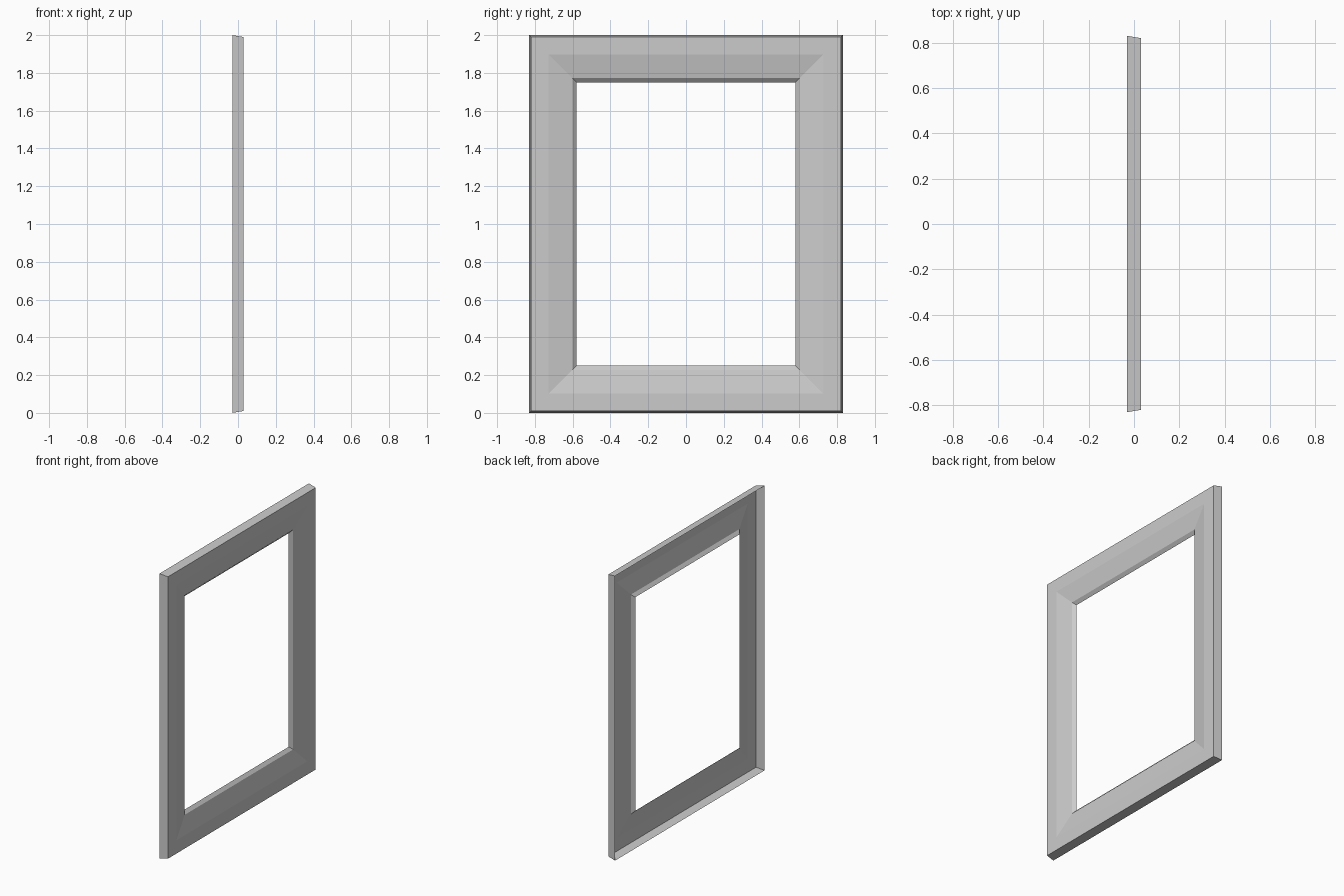
import bpy
import bmesh

if "Cube" in bpy.data.objects:
    bpy.data.objects.remove(bpy.data.objects["Cube"], do_unlink=True)

HALF_WIDTH, HEIGHT = 0.83, 2.0

# Moulding profile: (inset from the outer edge, depth position x)
PROFILE = [
    (0.0, -0.03),     # open back rim
    (0.01, 0.03),     # outer wall, slightly drafted
    (0.103, 0.03),    # flat face
    (0.228, 0.007),   # shallow bevel
    (0.25, -0.012),   # steep inner lip
]

# Single grey finish
grey = bpy.data.materials.new("plain_grey")
grey.use_nodes = True
colour = (0.6, 0.6, 0.6, 1.0)
grey.diffuse_color = colour
grey.node_tree.nodes["Principled BSDF"].inputs["Base Color"].default_value = colour


def rectangle(bm, inset, x):
    """Ring of four corners, counter-clockwise seen from +x."""
    y, low, high = HALF_WIDTH - inset, inset, HEIGHT - inset
    corners = [(-y, low), (y, low), (y, high), (-y, high)]
    return [bm.verts.new((x, cy, cz)) for cy, cz in corners]


# Hollow mitred frame: bridge each rectangle of the profile to the next
bm = bmesh.new()
rings = [rectangle(bm, inset, x) for inset, x in PROFILE]
for outer, inner in zip(rings, rings[1:]):
    for i in range(4):
        j = (i + 1) % 4
        bm.faces.new((outer[i], outer[j], inner[j], inner[i]))

mesh = bpy.data.meshes.new("window_frame")
bm.to_mesh(mesh)
bm.free()
mesh.materials.append(grey)
frame = bpy.data.objects.new("window_frame", mesh)
bpy.context.collection.objects.link(frame)
